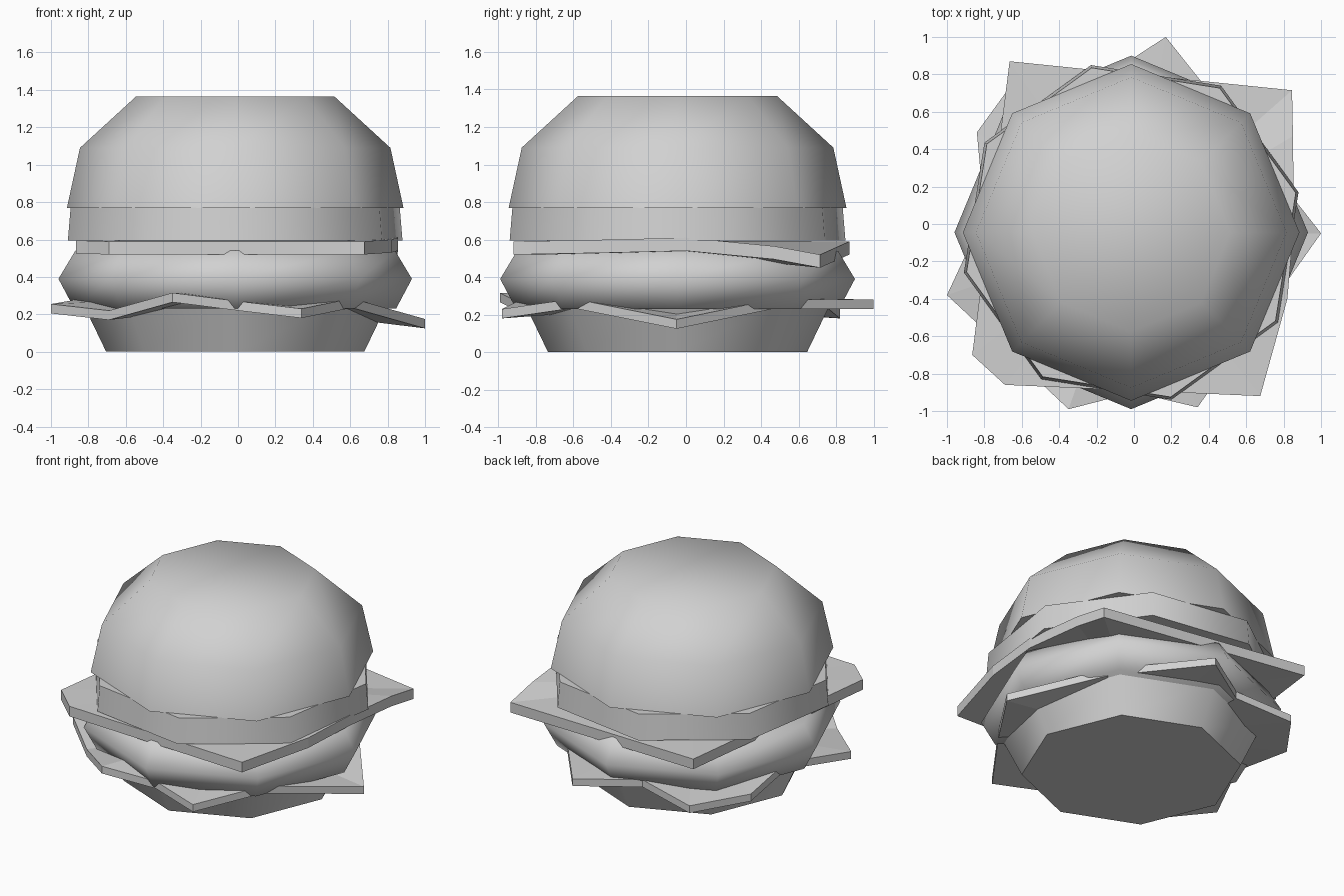
import bpy, bmesh, math

cube = bpy.data.objects.get("Cube")
if cube:
    bpy.data.objects.remove(cube, do_unlink=True)

CX, CY = -0.015, -0.045

grey = bpy.data.materials.new("plain_grey")
grey.use_nodes = True
colour = (0.64, 0.64, 0.64, 1)
grey.diffuse_color = colour
grey.node_tree.nodes["Principled BSDF"].inputs["Base Color"].default_value = colour


def finish(name, bm, smooth=None):
    bmesh.ops.recalc_face_normals(bm, faces=bm.faces)
    mesh = bpy.data.meshes.new(name)
    bm.to_mesh(mesh)
    bm.free()
    mesh.materials.append(grey)
    obj = bpy.data.objects.new(name, mesh)
    bpy.context.collection.objects.link(obj)
    if smooth:
        bpy.ops.object.select_all(action='DESELECT')
        obj.select_set(True)
        bpy.context.view_layer.objects.active = obj
        bpy.ops.object.shade_smooth_by_angle(angle=math.radians(smooth))
    return obj


def turned(name, profile, turn=0, smooth=65, sides=8):
    """Eight-sided lathe of (radius, height) points, capped at both ends."""
    bm = bmesh.new()
    rings = []
    for r, z in profile:
        angles = [math.radians(turn) + math.tau * i / sides for i in range(sides)]
        rings.append([bm.verts.new((CX + r * math.cos(a), CY + r * math.sin(a), z))
                      for a in angles])
    for low, high in zip(rings, rings[1:]):
        for i in range(sides):
            j = (i + 1) % sides
            bm.faces.new((low[i], low[j], high[j], high[i]))
    bm.faces.new(rings[0][::-1])
    bm.faces.new(rings[-1])
    return finish(name, bm, smooth)


def slice_sheet(name, outline, middle, thick):
    """Drooping sheet fanned from its middle; outline gives underside heights."""
    bm = bmesh.new()
    layers = []
    for lift in (0, thick):
        hub = bm.verts.new((CX, CY, middle + lift))
        rim = [bm.verts.new((x, y, z + lift)) for x, y, z in outline]
        layers.append(rim)
        for i in range(len(rim)):
            bm.faces.new((hub, rim[i], rim[(i + 1) % len(rim)]))
    low, high = layers
    for i in range(len(low)):
        j = (i + 1) % len(low)
        bm.faces.new((low[i], low[j], high[j], high[i]))
    return finish(name, bm)


# Buns, patty and tomato
turned("bottom_bun", [(0.69, 0), (0.82, 0.27)])
turned("patty", [(0.86, 0.23), (0.945, 0.39), (0.855, 0.54)])
turned("tomato_slice", [(0.92, 0.595), (0.905, 0.77)], turn=13.5)
turned("top_bun", [(0.9, 0.768), (0.83, 1.09), (0.53, 1.365)])

# Cheese, with one corner hanging and one corner clipped
slice_sheet("cheese_slice", [
    (-0.69, -0.86, 0.52), (0.675, -0.92, 0.52), (0.82, -0.4, 0.53),
    (0.855, 0, 0.54), (0.85, 0.47, 0.495), (0.845, 0.715, 0.45),
    (-0.665, 0.87, 0.52), (-0.865, -0.7, 0.525)], 0.525, 0.07)

# Wavy lettuce leaf
slice_sheet("lettuce_leaf", [
    (-0.35, -0.99, 0.265), (0, -0.9, 0.22), (0.34, -0.98, 0.18),
    (0.61, -0.6, 0.235), (1, -0.05, 0.125), (0.6, 0.46, 0.23),
    (0.17, 1, 0.23), (-0.2, 0.76, 0.23), (-0.6, 0.82, 0.18),
    (-0.84, 0.49, 0.2), (-0.8, 0.05, 0.24), (-1, -0.38, 0.205),
    (-0.69, -0.67, 0.17)], 0.25, 0.05)
